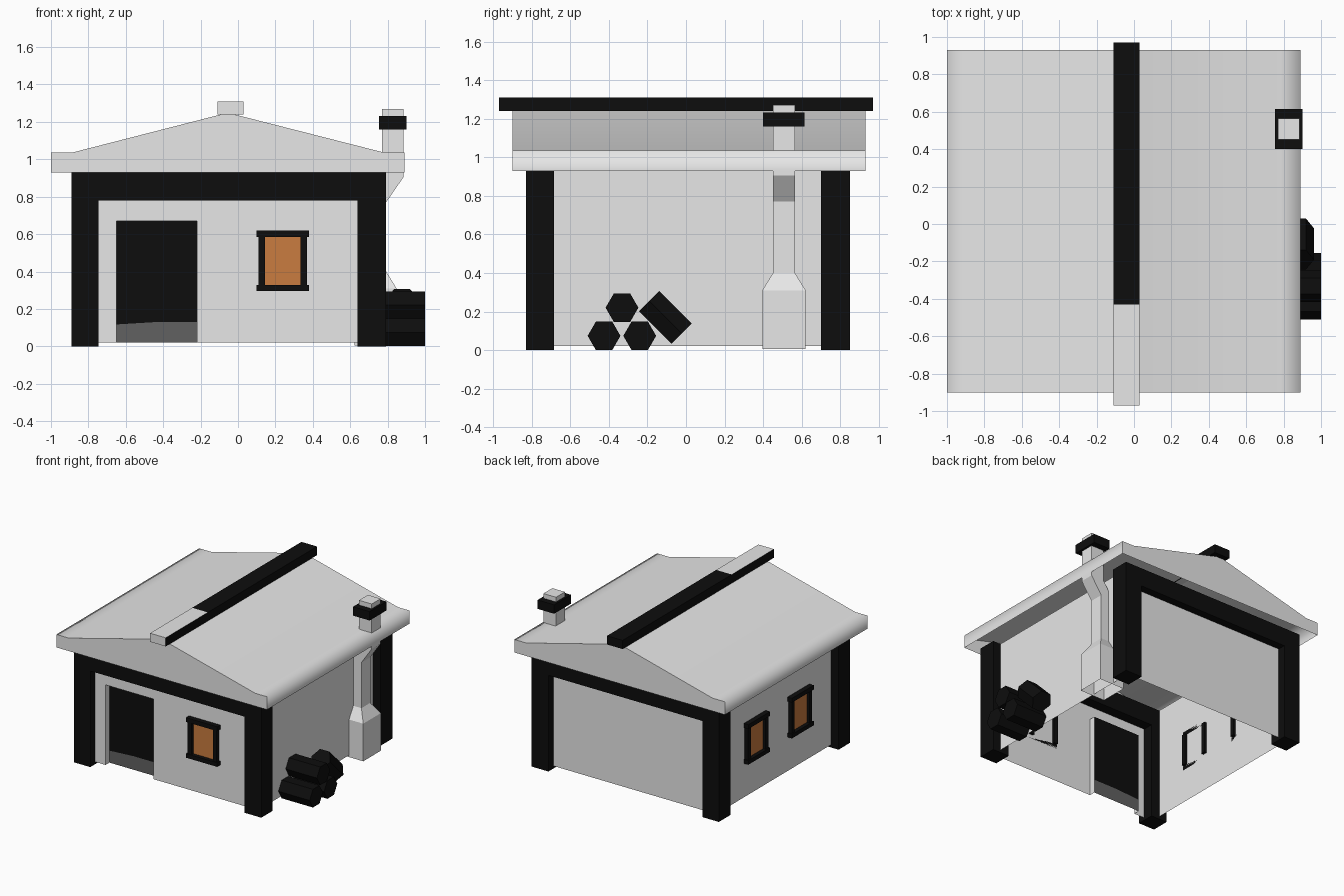
import bpy, bmesh, math
from mathutils import Matrix, Vector

if "Cube" in bpy.data.objects:
    bpy.data.objects.remove(bpy.data.objects["Cube"])


def material(name, rgb):
    m = bpy.data.materials.new(name)
    m.diffuse_color = (*rgb, 1)
    m.use_nodes = True
    m.node_tree.nodes["Principled BSDF"].inputs["Base Color"].default_value = m.diffuse_color
    return m


PALE = material("pale plaster", (0.8, 0.8, 0.8))
DARK = material("black timber", (0.004, 0.004, 0.004))
AMBER = material("amber glass", (0.59, 0.20, 0.05))
GREY = material("dark grey", (0.12, 0.12, 0.12))


def mesh_object(name, verts, faces, *mats, fix_normals=True):
    me = bpy.data.meshes.new(name)
    me.from_pydata(verts, [], faces)
    for m in mats:
        me.materials.append(m)
    if fix_normals:
        bm = bmesh.new()
        bm.from_mesh(me)
        bmesh.ops.recalc_face_normals(bm, faces=bm.faces)
        bm.to_mesh(me)
        bm.free()
    ob = bpy.data.objects.new(name, me)
    bpy.context.collection.objects.link(ob)
    return ob


def loft(name, rings, mat, cap_start=True, cap_end=True):
    n = len(rings[0])
    faces = [(r * n + i, r * n + (i + 1) % n, (r + 1) * n + (i + 1) % n, (r + 1) * n + i)
             for r in range(len(rings) - 1) for i in range(n)]
    if cap_start:
        faces.append(tuple(range(n))[::-1])
    if cap_end:
        faces.append(tuple(range((len(rings) - 1) * n, len(rings) * n)))
    return mesh_object(name, [v for r in rings for v in r], faces, mat)


def rect(x0, x1, y0, y1, z):
    return [(x0, y0, z), (x1, y0, z), (x1, y1, z), (x0, y1, z)]


def box(name, x, y, z, mat):
    return loft(name, [rect(*x, *y, z[0]), rect(*x, *y, z[1])], mat)


# Thin walls, open below, with a door notch in the front
X0, X1, Y0, Y1, ZB, ZT = -0.82, 0.72, -0.77, 0.785, 0.02, 0.93
D0, D1, DT, DY = -0.65, -0.22, 0.67, -0.72
front = [(X0, ZB), (D0, ZB), (D0, DT), (D1, DT), (D1, ZB), (X1, ZB), (X1, ZT), (X0, ZT)]
mesh_object("front_wall", [(x, Y0, z) for x, z in front], [tuple(range(8))], PALE, fix_normals=False)
ring = [(X1, Y0), (X1, Y1), (X0, Y1), (X0, Y0)]
mesh_object("side_and_back_walls", [(x, y, z) for z in (ZB, ZT) for x, y in ring],
            [(i, i + 1, i + 5, i + 4) for i in range(3)], PALE, fix_normals=False)

# Door recess: jambs, then the door with a lighter foot
jamb = [(D0, ZB), (D0, DT), (D1, DT), (D1, ZB)]
mesh_object("door_jamb", [(x, y, z) for y in (Y0, DY) for x, z in jamb],
            [(i, i + 4, i + 5, i + 1) for i in range(3)], PALE, fix_normals=False)
mid = (D0 + D1) / 2
door = [(D0, ZB), (D1, ZB), (D1, 0.13), (mid, 0.13), (D0, 0.117), (D1, DT), (D0, DT)]
ob = mesh_object("door", [(x, DY, z) for x, z in door],
                 [(0, 1, 2, 3, 4), (4, 3, 2, 5, 6)], DARK, GREY, fix_normals=False)
ob.data.polygons[0].material_index = 1

# Corner posts and the beams across front and back
for sy, y in (("front", (-0.83, -0.685)), ("back", (0.70, 0.85))):
    for sx, x in (("left", (-0.89, -0.745)), ("right", (0.64, 0.79))):
        box(f"{sy}_{sx}_post", x, y, (0, 0.93), DARK)
    box(f"{sy}_beam", (-0.745, 0.64), y, (0.78, 0.93), DARK)

# Roof shell, open below, smooth over the eaves
prof = [(-1, 0.93), (-1, 1.035), (-0.89, 1.035), (-0.09, 1.24),
        (-0.02, 1.24), (0.785, 1.035), (0.89, 1.035), (0.89, 0.93)]
RY = (-0.90, 0.93)
roof = mesh_object("roof", [(x, y, z) for y in RY for x, z in prof],
                   [(i, i + 1, i + 9, i + 8) for i in range(7)], PALE, fix_normals=False)
for p in roof.data.polygons:
    p.use_smooth = True
for e in roof.data.edges:
    a, b = e.vertices
    if abs(a - b) == 8 and min(a, b) in (3, 4):
        e.use_edge_sharp = True
mesh_object("roof_gables", [(x, y, z) for y in RY for x, z in prof],
            [tuple(range(7, -1, -1)), tuple(range(8, 16))], PALE, fix_normals=False)

# Ridge beam: pale front end and front stretch of the top
ys = (-0.97, -0.43, 0.97)
ridge = loft("ridge_beam", [[(-0.11, y, 1.24), (0.03, y, 1.24), (0.03, y, 1.31), (-0.11, y, 1.31)]
                            for y in ys], DARK)
ridge.data.materials.append(PALE)
for p in ridge.data.polygons:
    if p.center.y < -0.43 and (p.normal.z > 0.9 or p.normal.y < -0.9):
        p.material_index = 1

# Chimney: square sections with a flared foot and an outward bend
CY = 0.508
sections = [(0.735, 0.1125, 0.005), (0.735, 0.1125, 0.31), (0.735, 0.057, 0.40),
            (0.735, 0.057, 0.77), (0.828, 0.057, 0.905), (0.828, 0.057, 1.27)]
loft("chimney", [rect(cx - min(h, 0.1125), cx + h, CY - h, CY + h, z) for cx, h, z in sections],
     PALE, cap_start=False)
box("chimney_collar", (0.753, 0.902), (0.40, 0.615), (1.16, 1.232), DARK)


# Windows: side bars run through the wall, rails sit on it
def window(name, origin, angle):
    m = Matrix.Translation(Vector(origin)) @ Matrix.Rotation(angle, 4, 'Z')
    parts = [
        box(name + "_top_rail", (-0.14, 0.14), (-0.04, 0.0), (0.585, 0.62), DARK),
        box(name + "_sill", (-0.14, 0.14), (-0.04, 0.0), (0.295, 0.328), DARK),
        box(name + "_left_bar", (-0.13, -0.095), (-0.032, 0.02), (0.328, 0.585), DARK),
        box(name + "_right_bar", (0.095, 0.13), (-0.032, 0.02), (0.328, 0.585), DARK),
        box(name + "_pane", (-0.095, 0.095), (-0.009, -0.001), (0.328, 0.585), AMBER)]
    for o in parts:
        o.data.transform(m)


window("front_window", (0.24, Y0, 0), 0)
window("left_window_back", (X0, 0.29, 0), -math.pi / 2)
window("left_window_front", (X0, -0.27, 0), -math.pi / 2)


# Firewood: six-sided logs, three stacked and one leaning
def log(name, centre, axis, side, length, r=0.085):
    c, a, u = Vector(centre), Vector(axis).normalized(), Vector(side)
    v = a.cross(u)
    hexa = [u * (r * math.cos(k * math.pi / 3)) + v * (r * math.sin(k * math.pi / 3)) for k in range(6)]
    loft(name, [[tuple(c + a * s + h) for h in hexa] for s in (-length / 2, length / 2)], DARK)


for i, (y, z) in enumerate([(-0.425, 0.074), (-0.24, 0.074), (-0.332, 0.22)]):
    log(f"log_{i + 1}", (0.86, y, z), (1, 0, 0), (0, 1, 0), 0.28)
log("leaning_log", (0.877, -0.107, 0.17), (0, 1, -1), (1, 0, 0), 0.238)
